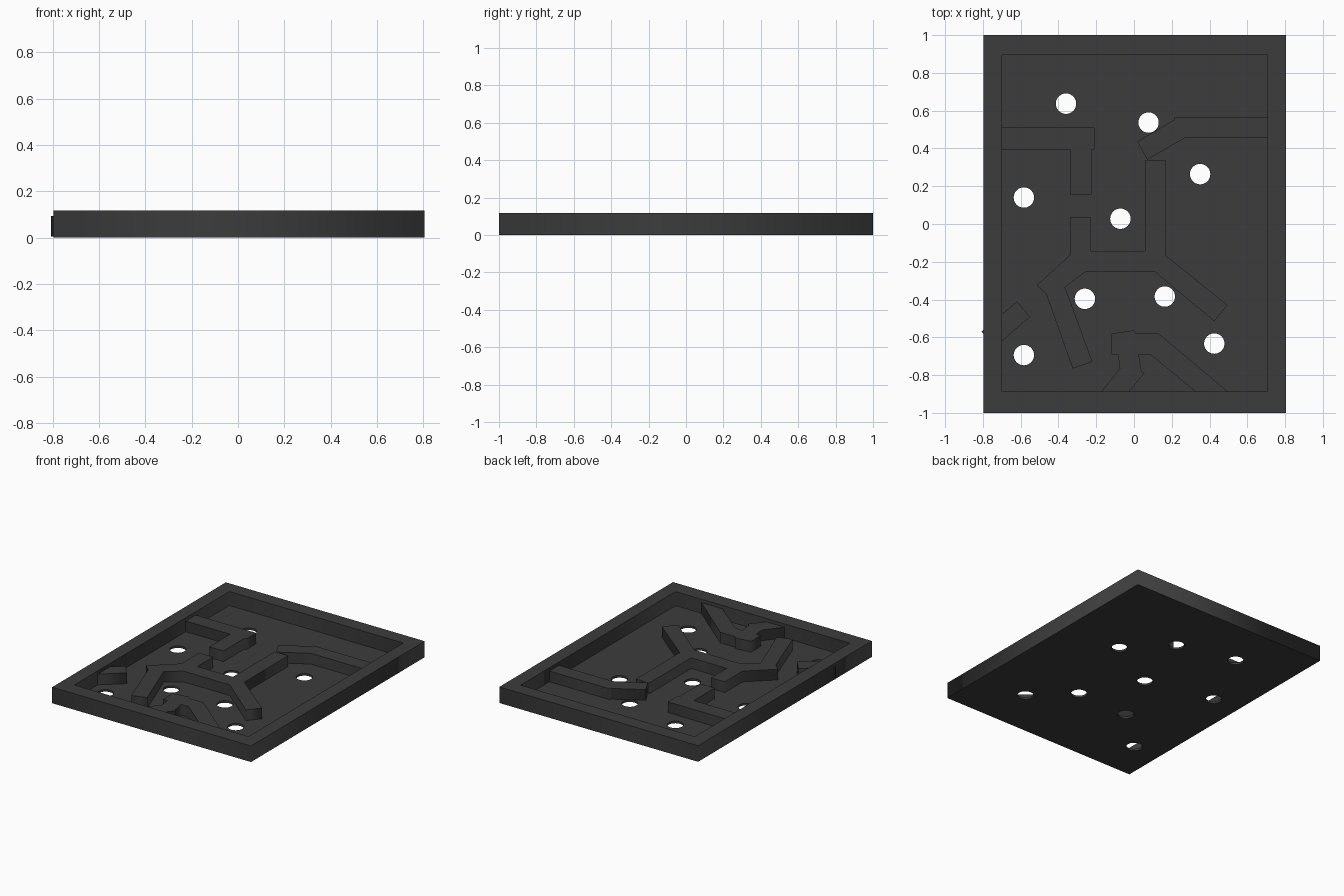
import bpy
from math import cos, sin, tau

dark = bpy.data.materials.new("dark_grey")
dark.diffuse_color = (0.045, 0.045, 0.045, 1)


def rect(x0, y0, x1, y1):
    return [(x0, y0), (x1, y0), (x1, y1), (x0, y1)]


def circle(x, y, r, n=48):
    return [(x + r * cos(tau * i / n), y + r * sin(tau * i / n)) for i in range(n)]


def prism(name, loops, z0, z1):
    """Extrude an outline (further loops become holes) from z0 to z1."""
    cu = bpy.data.curves.new(name, 'CURVE')
    cu.dimensions = '2D'
    cu.fill_mode = 'BOTH'
    cu.extrude = (z1 - z0) / 2
    for loop in loops:
        sp = cu.splines.new('POLY')
        sp.points.add(len(loop) - 1)
        for p, (x, y) in zip(sp.points, loop):
            p.co = (x, y, 0, 1)
        sp.use_cyclic_u = True
    ob = bpy.data.objects.new(name, cu)
    ob.location.z = (z0 + z1) / 2
    bpy.context.collection.objects.link(ob)
    bpy.ops.object.select_all(action='DESELECT')
    ob.select_set(True)
    bpy.context.view_layer.objects.active = ob
    bpy.ops.object.convert(target='MESH')
    ob = bpy.context.object
    ob.name = name
    ob.data.materials.append(dark)
    return ob


FLOOR, WALL, RIM = 0.015, 0.093, 0.117
inner = rect(-0.698, -0.888, 0.706, 0.896)

# Outer frame
prism("rim", [rect(-0.798, -1, 0.805, 1), inner], 0, RIM)

# Floor with ball holes
holes = [(-0.36, 0.637), (0.077, 0.537), (0.35, 0.264), (-0.583, 0.14), (-0.072, 0.028),
         (-0.26, -0.396), (0.163, -0.384), (0.425, -0.633), (-0.583, -0.694)]
prism("floor", [inner] + [circle(x, y, 0.054) for x, y in holes], 0, FLOOR)

# Maze walls, each one outline seen from the top
walls = {
    "upper_left_wall": [(-0.75, 0.51), (-0.21, 0.51), (-0.21, 0.395), (-0.225, 0.395),
                        (-0.225, 0.155), (-0.34, 0.155), (-0.34, 0.395), (-0.75, 0.395)],
    "upper_right_wall": [(0.018, 0.437), (0.215, 0.553), (0.215, 0.565), (0.75, 0.565),
                         (0.75, 0.455), (0.268, 0.455), (0.07, 0.34)],
    "central_wall": [(-0.34, 0.038), (-0.228, 0.038), (-0.228, -0.142), (0.058, -0.142),
                     (0.058, 0.34), (0.167, 0.34), (0.167, -0.165), (0.495, -0.43),
                     (0.425, -0.515), (0.113, -0.255), (-0.26, -0.255), (-0.365, -0.335),
                     (-0.22, -0.73), (-0.325, -0.765), (-0.465, -0.37), (-0.515, -0.325),
                     (-0.34, -0.165)],
    "lower_left_wall": [(-0.62, -0.41), (-0.55, -0.492), (-0.737, -0.652), (-0.807, -0.57)],
    "lower_right_wall": [(-0.12, -0.58), (0.0, -0.563), (0.01, -0.58), (0.13, -0.58),
                         (0.56, -0.94), (0.39, -0.94), (0.085, -0.69), (0.025, -0.69),
                         (0.04, -0.78), (0.055, -0.79), (-0.07, -0.94), (-0.215, -0.94),
                         (-0.075, -0.765), (-0.085, -0.69), (-0.12, -0.69)],
}
for name, outline in walls.items():
    prism(name, [outline], 0.004, WALL)
